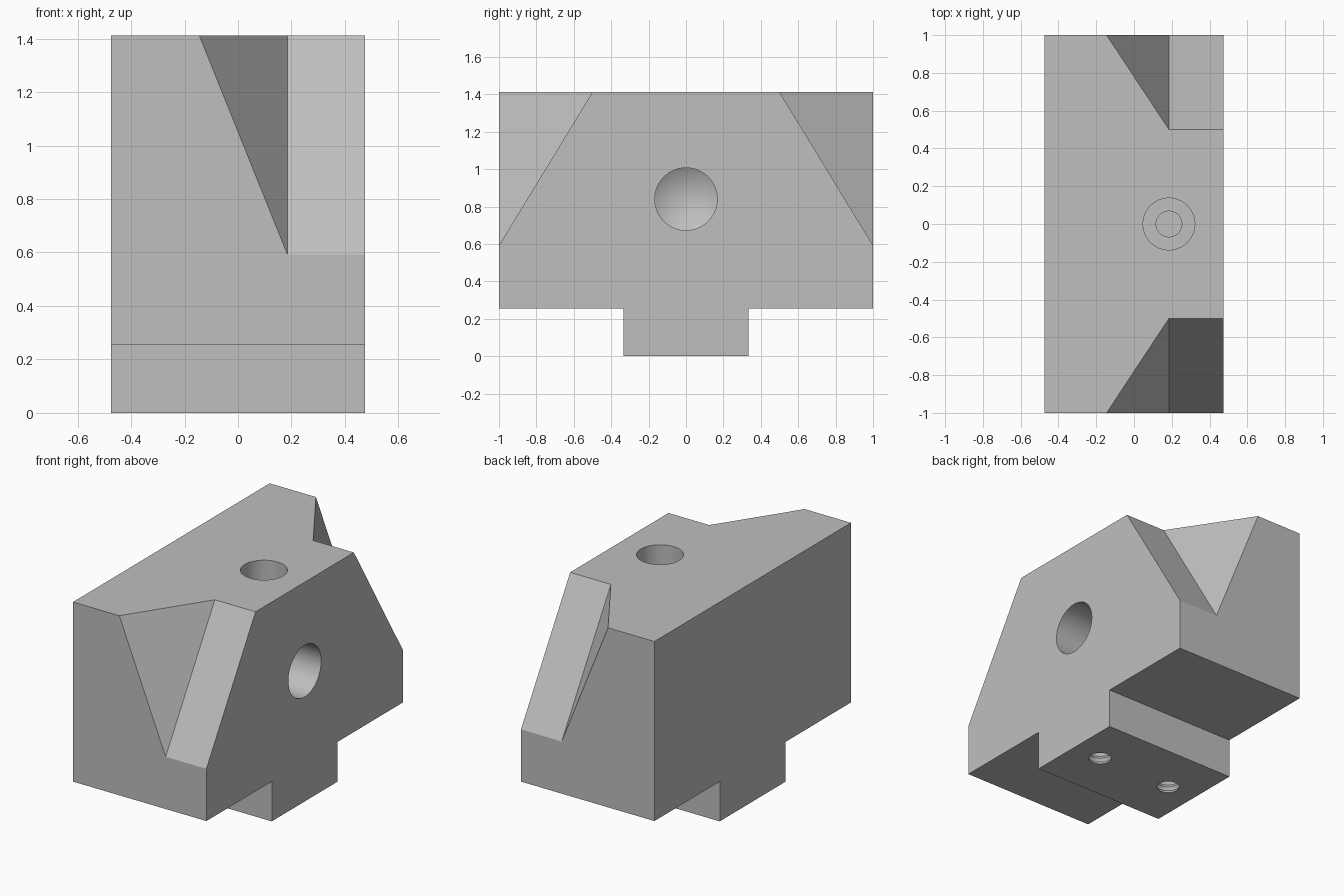
import bpy, bmesh, math
from mathutils import Vector, Matrix

old = bpy.data.objects.get("Cube")
if old:
    bpy.data.objects.remove(old, do_unlink=True)

HALF_X, TOP, SHOULDER, TONGUE = 0.475, 1.412, 0.256, 0.335

steel = bpy.data.materials.new("plain grey")
steel.use_nodes = True
grey = (0.52, 0.52, 0.52, 1)
steel.diffuse_color = grey
steel.node_tree.nodes["Principled BSDF"].inputs["Base Color"].default_value = grey


def make_object(name, bm):
    bmesh.ops.recalc_face_normals(bm, faces=bm.faces)
    mesh = bpy.data.meshes.new(name)
    bm.to_mesh(mesh)
    bm.free()
    mesh.materials.append(steel)
    obj = bpy.data.objects.new(name, mesh)
    bpy.context.collection.objects.link(obj)
    return obj


def lathe(name, profile, matrix, steps=64):
    """Spin (radius, depth) points about the local z axis."""
    bm = bmesh.new()
    verts = [bm.verts.new((r, 0, -d)) for r, d in profile]
    edges = [bm.edges.new(pair) for pair in zip(verts, verts[1:])]
    bmesh.ops.spin(bm, geom=verts + edges, axis=(0, 0, 1), cent=(0, 0, 0),
                   angle=math.tau, steps=steps, use_merge=False)
    bmesh.ops.remove_doubles(bm, verts=bm.verts, dist=1e-4)
    bm.transform(matrix)
    return make_object(name, bm)


def thread(radius, start, end, pitch=0.04):
    """Zigzag wall of a tapped hole, closed by a flat floor."""
    points, d = [], start
    while d + pitch < end:
        points += [(radius, d), (radius + 0.012, d + pitch / 2)]
        d += pitch
    return points + [(radius, end), (0, end)]


def corner_cutter(name, side):
    """Wedge bounded by the end ramp and the slanted inner facet."""
    inner_top = Vector((0.185, side * 0.5, TOP))
    ramp_foot = Vector((0.185, side, 0.592))
    outer_top = Vector((-0.145, side, TOP))
    outside = Vector((0.185, side, TOP))
    bm = bmesh.new()
    bmesh.ops.create_cube(bm, size=2, matrix=Matrix.Translation((0.2, side * 1.1, 1.45)))
    across = Vector((1, 0, 0))
    for direction, inside in ((across, outside), (outer_top - inner_top, outside + across * 0.01)):
        normal = (ramp_foot - inner_top).cross(direction).normalized()
        if normal.dot(inside - inner_top) > 0:
            normal.negate()
        cut = bmesh.ops.bisect_plane(bm, geom=bm.verts[:] + bm.edges[:] + bm.faces[:],
                                     plane_co=inner_top, plane_no=normal, clear_outer=True)
        rim = [e for e in cut["geom_cut"] if isinstance(e, bmesh.types.BMEdge)]
        bmesh.ops.contextual_create(bm, geom=rim)
    return make_object(name, bm)


# Block with a central tongue, extruded from its end profile
half = [(TONGUE, 0), (TONGUE, SHOULDER), (1, SHOULDER), (1, TOP)]
outline = half + [(-y, z) for y, z in reversed(half)]
bm = bmesh.new()
face = bm.faces.new([bm.verts.new((-HALF_X, y, z)) for y, z in outline])
extruded = bmesh.ops.extrude_face_region(bm, geom=[face])["geom"]
bmesh.ops.translate(bm, vec=(2 * HALF_X, 0, 0),
                    verts=[v for v in extruded if isinstance(v, bmesh.types.BMVert)])
if face.is_valid and len(face.verts[0].link_faces) < 3:
    bm.faces.new(face.verts)
block = make_object("clamp_block", bm)

# Corner wedges at both ends
cutters = [corner_cutter("front_corner_cutter", -1), corner_cutter("back_corner_cutter", 1)]

# Blind drilled hole in the side, with a conical end
side_matrix = Matrix.Translation((HALF_X, 0, 0.84)) @ Matrix.Rotation(math.pi / 2, 4, 'Y')
cutters.append(lathe("side_hole_cutter", [(0, -0.1), (0.167, -0.1), (0.167, 0.27), (0, 0.37)], side_matrix))

# Counterbored tapped hole in the top
cutters.append(lathe("top_hole_cutter",
                     [(0, -0.1), (0.137, -0.1), (0.137, 0.22)] + thread(0.068, 0.22, 0.37),
                     Matrix.Translation((0.185, 0, TOP))))

# Pair of tapped holes under the tongue
for label, x in (("left", 0.27), ("right", -0.27)):
    cutters.append(lathe(label + "_bottom_hole_cutter",
                         [(0, -0.1), (0.068, -0.1)] + thread(0.068, 0, 0.3),
                         Matrix.Translation((x, 0, 0)) @ Matrix.Rotation(math.pi, 4, 'X')))

# Apply the cuts, then drop the cutters
for cutter in cutters:
    cutter.hide_render = True
    mod = block.modifiers.new(cutter.name, 'BOOLEAN')
    mod.operation, mod.solver, mod.object = 'DIFFERENCE', 'EXACT', cutter
bpy.ops.object.select_all(action='DESELECT')
block.select_set(True)
bpy.context.view_layer.objects.active = block
for cutter in cutters:
    bpy.ops.object.modifier_apply(modifier=cutter.name)
    bpy.data.objects.remove(cutter, do_unlink=True)
bpy.ops.object.shade_smooth_by_angle(angle=math.radians(25))
